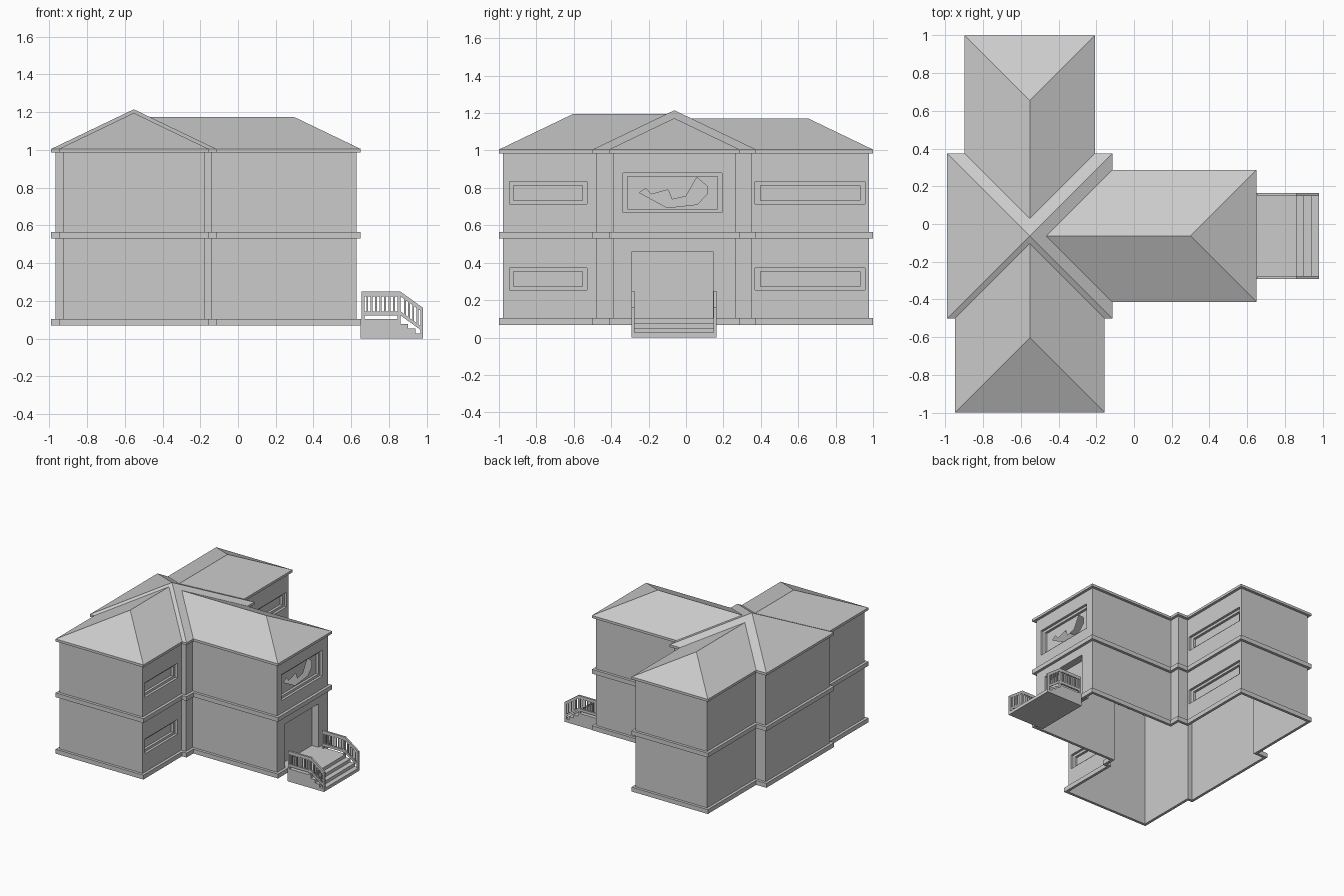
import bpy, bmesh
from mathutils import Vector

cube = bpy.data.objects.get("Cube")
if cube:
    bpy.data.objects.remove(cube)

GREY = (0.6, 0.6, 0.6, 1)
plaster = bpy.data.materials.new("light grey plaster")
plaster.use_nodes = True
plaster.diffuse_color = GREY
plaster.node_tree.nodes["Principled BSDF"].inputs["Base Color"].default_value = GREY


def finish(name, bm):
    me = bpy.data.meshes.new(name)
    bm.to_mesh(me)
    bm.free()
    me.materials.append(plaster)
    ob = bpy.data.objects.new(name, me)
    bpy.context.scene.collection.objects.link(ob)
    return ob


def build(name, polys, solid=False):
    """Mesh from a list of polygons; solids get consistent outward normals."""
    bm = bmesh.new()
    for p in polys:
        bm.faces.new([bm.verts.new(co) for co in p])
    if solid:
        for_merge = bm.verts[:]
        bmesh.ops.remove_doubles(bm, verts=for_merge, dist=1e-5)
        bmesh.ops.recalc_face_normals(bm, faces=bm.faces[:])
    return finish(name, bm)


def bridge(loops):
    """Quads between successive closed loops of equal length."""
    out = []
    for a, b in zip(loops, loops[1:]):
        n = len(a)
        out += [(a[i], a[(i + 1) % n], b[(i + 1) % n], b[i]) for i in range(n)]
    return out


def slab(pts, y0, y1):
    """Closed prism of an x-z profile between two y values."""
    a = [(x, y0, z) for x, z in pts]
    b = [(x, y1, z) for x, z in pts]
    return bridge([a, b]) + [a, b[::-1]]


# Plan: square centre block with three wings (half width, reach)
CX, CY, H = -0.5525, -0.0625, 0.4375
EAVE, SLOPE, INSET = 1.005, 0.48, 0.022
BASE = 0.068
WINGS = [("south", (0, -1), 0.397, 0.9375), ("east", (1, 0), 0.35, 1.2025),
         ("north", (0, 1), 0.345, 1.0625), ("west", (-1, 0), 0, 0)]


def place(u, a, b, z=0.0):
    return Vector((CX + a * u[0] - b * u[1], CY + a * u[1] + b * u[0], z))


outline = []
for _, u, w, reach in WINGS:
    outline.append(place(u, H, -H))
    if w:
        outline += [place(u, H, -w), place(u, reach, -w), place(u, reach, w), place(u, H, w)]


def inset(pts, t):
    res = []
    for i, p in enumerate(pts):
        d0 = (p - pts[i - 1]).normalized()
        d1 = (pts[(i + 1) % len(pts)] - p).normalized()
        res.append(p + t * Vector((-d0.y - d1.y, d0.x + d1.x, 0)))
    return res


wall_line = inset(outline, INSET)


def at(pts, z):
    return [Vector((p.x, p.y, z)) for p in pts]


# Horizontal trim bands
for name, z0, z1 in (("base_trim", BASE, 0.104), ("floor_trim", 0.53, 0.565), ("eave_trim", 0.985, EAVE)):
    build(name, bridge([at(wall_line, z0), at(outline, z0), at(outline, z1), at(wall_line, z1)]))

# Openings per glazed wall: y0, y1, z0, z1, side border, top border
south_row = [(-0.945, -0.53, z, z + 0.12, 0.023, 0.02) for z in (0.253, 0.713)]
north_row = [(0.37, 0.957, z, z + 0.12, 0.027, 0.02) for z in (0.253, 0.713)]
big_window = (-0.337, 0.193, 0.668, 0.88, 0.024, 0.02)
door = (-0.29, 0.144, 0.104, 0.46, 0, 0)
glazed = {3: south_row, 7: [big_window, door], 11: north_row}


def rect(x, y0, y1, z0, z1):
    return [(x, y0, z0), (x, y1, z0), (x, y1, z1), (x, y0, z1)]


def facade(x, ya, yb, holes):
    """East-facing wall cut into cells, leaving the openings free."""
    ys = sorted({ya, yb, *[v for h in holes for v in h[:2]]})
    zs = sorted({BASE, EAVE, *[v for h in holes for v in h[2:4]]})
    cells = []
    for y0, y1 in zip(ys, ys[1:]):
        for z0, z1 in zip(zs, zs[1:]):
            my, mz = (y0 + y1) / 2, (z0 + z1) / 2
            if not any(h[0] < my < h[1] and h[2] < mz < h[3] for h in holes):
                cells.append(rect(x, y0, y1, z0, z1))
    return cells


def broken_pane(x, y0, y1, z0, z1):
    """Glass pane with a jagged hole."""
    jag = [(-0.25, 0.775), (-0.215, 0.797), (-0.187, 0.765), (-0.096, 0.79), (-0.075, 0.738), (0, 0.755),
           (0.058, 0.856), (0.112, 0.81), (0.112, 0.765), (0.06, 0.712), (-0.1, 0.69 + 0.004)]
    bm = bmesh.new()
    for loop in (rect(x, y0, y1, z0, z1), [(x, y, z) for y, z in jag]):
        vs = [bm.verts.new(p) for p in loop]
        for i, v in enumerate(vs):
            bm.edges.new((vs[i - 1], v))
    bmesh.ops.triangle_fill(bm, use_beauty=True, edges=bm.edges[:], normal=(1, 0, 0))
    finish("broken_window_pane", bm)


# Walls, windows and door
walls = []
lo, hi = at(wall_line, BASE), at(wall_line, EAVE)
for i in range(len(lo)):
    j = (i + 1) % len(lo)
    if i not in glazed:
        walls.append((lo[i], lo[j], hi[j], hi[i]))
        continue
    x = lo[i].x
    walls += facade(x, lo[i].y, lo[j].y, glazed[i])
    for k, (y0, y1, z0, z1, by, bz) in enumerate(glazed[i]):
        outer = (y0, y1, z0, z1)
        if not by:
            loops = [rect(x, *outer), rect(x - 0.06, *outer)]
            build("entrance_door", bridge(loops) + [loops[-1]])
            continue
        inner = (y0 + by, y1 - by, z0 + bz, z1 - bz)
        loops = [rect(x, *outer), rect(x - 0.02, *outer), rect(x - 0.02, *inner), rect(x - 0.04, *inner)]
        if i == 7:
            build("large_window_frame", bridge(loops))
            broken_pane(x - 0.04, *inner)
        else:
            build(f"window_{i}_{k}", bridge(loops) + [loops[-1]])
build("walls", walls)

# Roofs: centre pyramid and a hipped roof over each wing, meeting in valleys
peak = place((1, 0), 0, 0, EAVE + SLOPE * H)
build("centre_roof", [(place(u, H, -H, EAVE), place(u, H, H, EAVE), peak) for _, u, _, _ in WINGS])
for name, u, w, reach in WINGS[:3]:
    top = EAVE + SLOPE * w
    ridge_in, ridge_out = place(u, H - w, 0, top), place(u, reach - w, 0, top)
    r_in, r_out = place(u, H, -w, EAVE), place(u, reach, -w, EAVE)
    l_in, l_out = place(u, H, w, EAVE), place(u, reach, w, EAVE)
    build(name + "_wing_roof", [(r_in, r_out, ridge_out, ridge_in), (r_out, l_out, ridge_out),
                                (l_out, l_in, ridge_in, ridge_out)])

# Entrance steps
X0, X1, BEND, DECK = 0.65, 0.982, 0.862, 0.104
profile = [(X0, 0), (X1, 0)]
for s in range(3):
    z = DECK * (s + 1) / 4
    profile += [(X1 - 0.04 * s, z), (X1 - 0.04 * (s + 1), z)]
profile += [(BEND, DECK), (X0, DECK)]
build("entrance_steps", slab(profile, -0.291, 0.164), True)


# Railings on both sides of the steps
def drop(x):
    return max(0, x - BEND) * 0.72


def bar(top, thick):
    xs = (X0 + 0.005, BEND, X1)
    return [(x, top - drop(x)) for x in xs] + [(x, top - thick - drop(x)) for x in xs[::-1]]


def upright(x, width, foot, top=0.235):
    return [(x, foot), (x + width, foot), (x + width, top - drop(x + width)), (x, top - drop(x))]


for side, y in (("right", -0.291), ("left", 0.148)):
    parts = slab(bar(0.248, 0.025), y, y + 0.016) + slab(bar(0.143, 0.021), y, y + 0.016)
    for x, foot in ((X0 + 0.005, DECK), (BEND - 0.016, DECK), (X1 - 0.015, 0.02)):
        parts += slab(upright(x, 0.015, foot), y, y + 0.016)
    for k in range(7):
        parts += slab(upright(0.68 + 0.0235 * k, 0.01, 0.13), y + 0.003, y + 0.013)
    for k in range(4):
        x = 0.88 + 0.022 * k
        parts += slab(upright(x, 0.01, 0.13 - drop(x)), y + 0.003, y + 0.013)
    bm_obj = build(side + "_railing", parts)
    bm = bmesh.new()
    bm.from_mesh(bm_obj.data)
    bmesh.ops.remove_doubles(bm, verts=bm.verts[:], dist=1e-5)
    bmesh.ops.recalc_face_normals(bm, faces=bm.faces[:])
    bm.to_mesh(bm_obj.data)
    bm.free()
